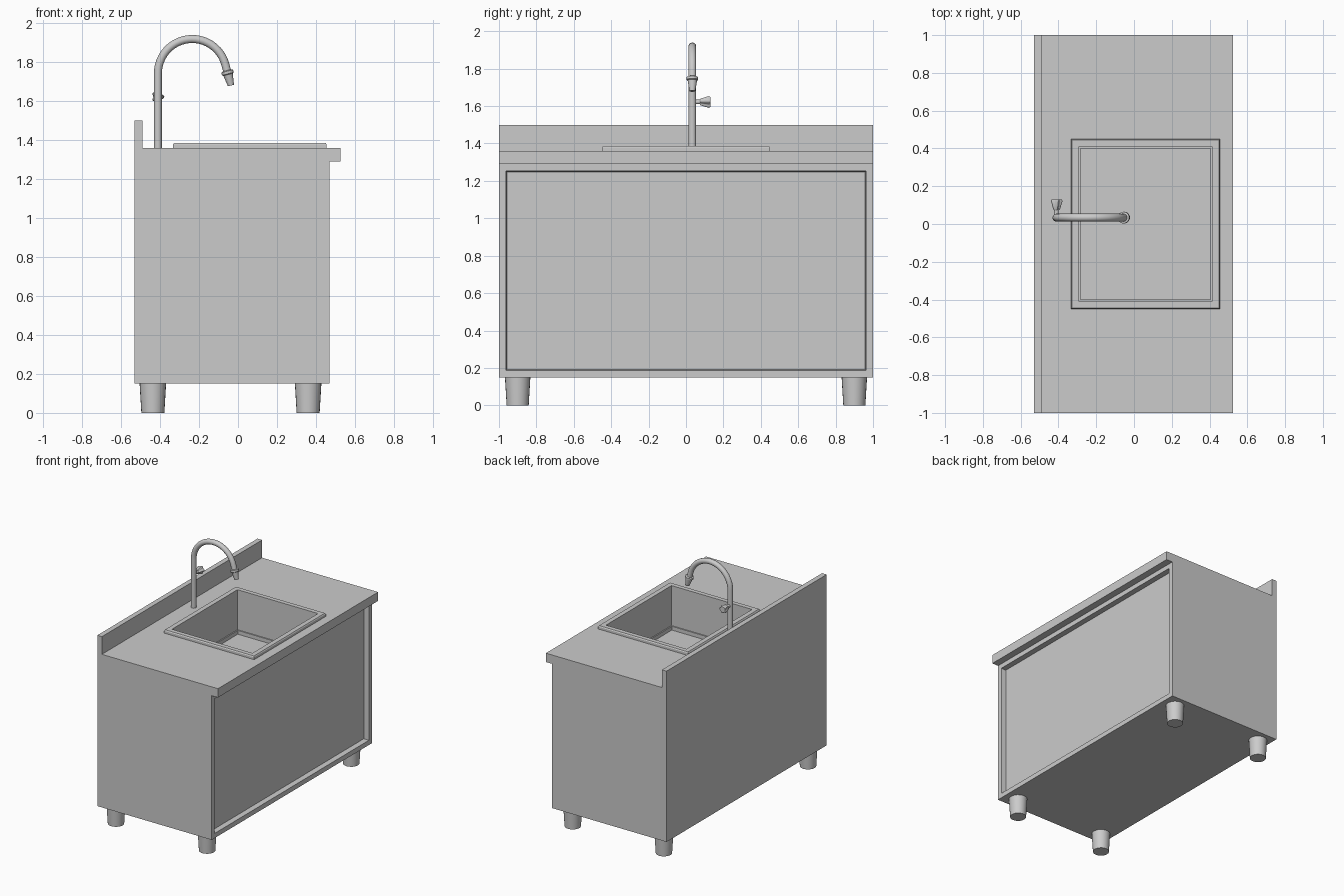
import bpy, bmesh, math
from mathutils import Vector

if "Cube" in bpy.data.objects:
    bpy.data.objects.remove(bpy.data.objects["Cube"])


def finish(name, bm, smooth=False):
    bmesh.ops.recalc_face_normals(bm, faces=bm.faces)
    mesh = bpy.data.meshes.new(name)
    bm.to_mesh(mesh)
    bm.free()
    ob = bpy.data.objects.new(name, mesh)
    bpy.context.collection.objects.link(ob)
    if smooth:
        bpy.ops.object.select_all(action='DESELECT')
        ob.select_set(True)
        bpy.context.view_layer.objects.active = ob
        bpy.ops.object.shade_smooth_by_angle(angle=math.radians(35))
    return ob


def loft(name, rings, cap_start=True, cap_end=True, smooth=True):
    bm = bmesh.new()
    loops = [[bm.verts.new(p) for p in ring] for ring in rings]
    n = len(loops[0])
    for a, b in zip(loops, loops[1:]):
        for i in range(n):
            j = (i + 1) % n
            bm.faces.new((a[i], a[j], b[j], b[i]))
    if cap_start:
        bm.faces.new(loops[0])
    if cap_end:
        bm.faces.new(loops[-1])
    return finish(name, bm, smooth)


def circle(center, direction, radius, n=24, flute=0.0):
    # ring perpendicular to direction, in-plane axes built from a fixed side axis
    d = Vector(direction).normalized()
    side = Vector((0, 1, 0)) if abs(d.y) < 0.9 else Vector((1, 0, 0))
    up = d.cross(side)
    pts = []
    for i in range(n):
        a = 2 * math.pi * i / n
        r = radius * (1 - flute * (0.5 - 0.5 * math.cos(5 * a)))
        pts.append(Vector(center) + side * r * math.cos(a) + up * r * math.sin(a))
    return pts


def rect(hx, hy, z, cx=0.061):
    return [(cx + sx * hx, sy * hy, z) for sx, sy in ((-1, -1), (1, -1), (1, 1), (-1, 1))]


# cabinet with counter overhang and backsplash, one profile extruded along y
profile = [(-0.53, 0.15), (0.47, 0.15), (0.47, 1.29), (0.525, 1.29),
           (0.525, 1.36), (-0.49, 1.36), (-0.49, 1.50), (-0.53, 1.50)]
bm = bmesh.new()
a = [bm.verts.new((x, -1, z)) for x, z in profile]
b = [bm.verts.new((x, 1, z)) for x, z in profile]
bm.faces.new(a)
bm.faces.new(b)
sides = [bm.faces.new((a[i], a[(i + 1) % 8], b[(i + 1) % 8], b[i])) for i in range(8)]
bmesh.ops.recalc_face_normals(bm, faces=bm.faces)

# recessed front panel
panel, top = sides[1], sides[4]
bmesh.ops.inset_region(bm, faces=[panel], thickness=0.053)
bmesh.ops.inset_region(bm, faces=[panel], thickness=0.006)
for v in panel.verts:
    v.co.x -= 0.04

# opening in the counter for the basin
bmesh.ops.inset_region(bm, faces=[top], thickness=0.1)
for v in top.verts:
    v.co.x = 0.061 + (0.365 if v.co.x > 0 else -0.365)
    v.co.y = 0.42 if v.co.y > 0 else -0.42
bmesh.ops.delete(bm, geom=[top], context='FACES_ONLY')
finish("cabinet", bm)

# sink rim, basin walls and stepped floor
loft("sink_basin", [rect(0.394, 0.449, 1.36), rect(0.394, 0.449, 1.378),
                    rect(0.389, 0.444, 1.386), rect(0.352, 0.409, 1.386),
                    rect(0.352, 0.409, 1.07), rect(0.343, 0.400, 1.07),
                    rect(0.343, 0.400, 1.04)], cap_start=False, smooth=False)

# tapered feet
for x, nx in ((-0.437, "back"), (0.36, "front")):
    for y, ny in ((-0.9, "left"), (0.9, "right")):
        loft(f"{nx}_{ny}_foot", [circle((x, y, z), (0, 0, 1), r)
                                 for z, r in ((0, 0.059), (0.15, 0.068))])

# faucet pipe: riser, arch and short straight end
FY, R, cx, cz = 0.034, 0.176, -0.235, 1.743
rings = [circle((cx - R, FY, 1.36), (0, 0, 1), 0.0205, 20)]
for i in range(25):
    t = math.radians(165) * i / 24
    rings.append(circle((cx - R * math.cos(t), FY, cz + R * math.sin(t)),
                        (math.sin(t), 0, math.cos(t)), 0.0205, 20))
end = math.radians(165)
d = Vector((math.sin(end), 0, math.cos(end)))
tip = Vector((cx - R * math.cos(end), FY, cz + R * math.sin(end)))
rings.append(circle(tip + d * 0.05, d, 0.0205, 20))
loft("faucet_pipe", rings)

# nozzle with collar
loft("faucet_nozzle", [circle(tip + d * s, d, r) for s, r in
                       ((0.032, 0.021), (0.036, 0.031), (0.050, 0.031),
                        (0.054, 0.025), (0.112, 0.016))])

# valve stem and fluted knob
hx, hz = cx - R, 1.622
loft("valve_stem", [circle((hx, y, hz), (0, 1, 0), r, 16) for y, r in
                    ((FY, 0.012), (0.088, 0.012))])
loft("valve_knob", [circle((hx, y, hz), (0, 1, 0), r, 40, 0.3) for y, r in
                    ((0.075, 0.017), (0.084, 0.021), (0.122, 0.033), (0.131, 0.028))])
